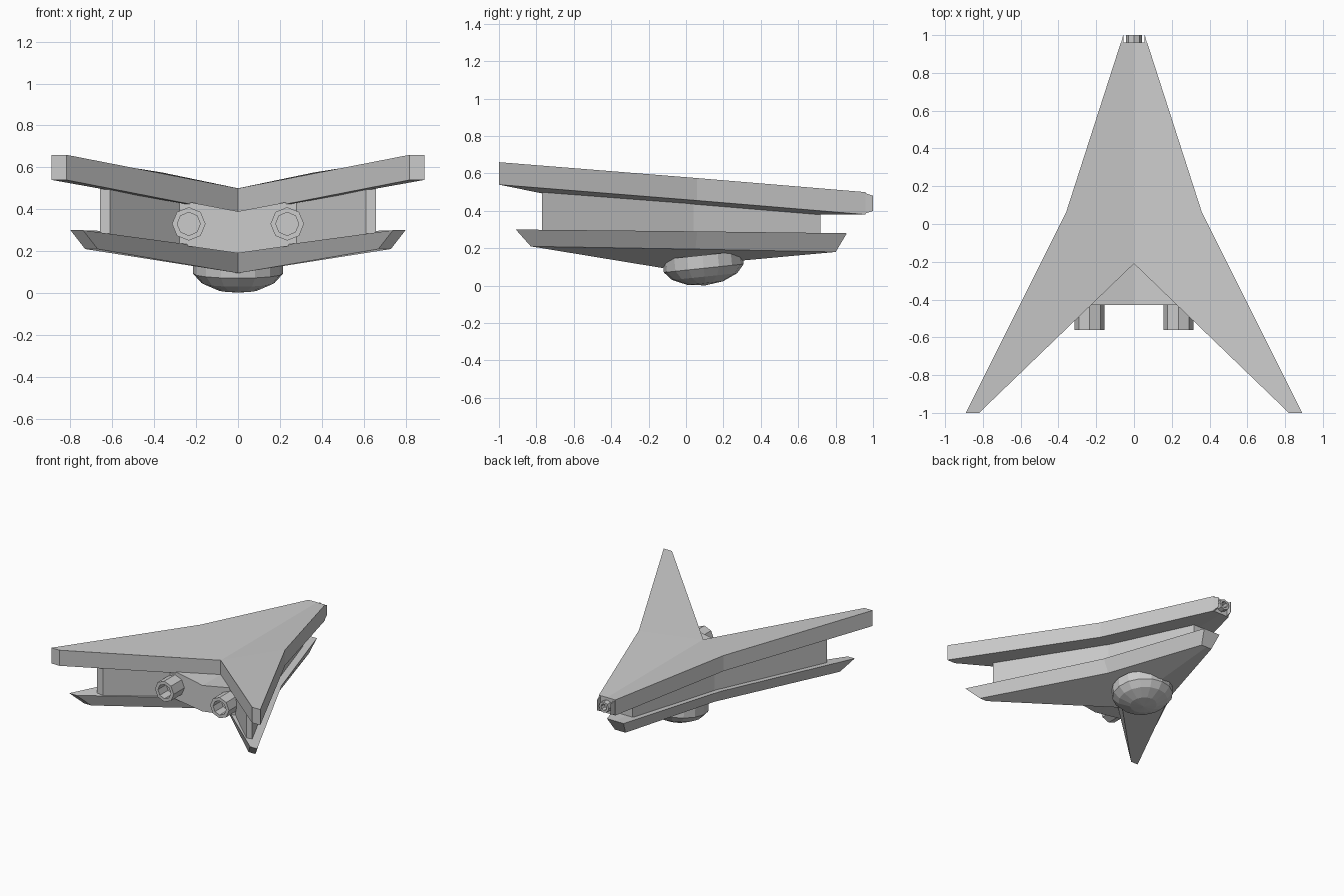
import bpy, bmesh, math
from mathutils import Matrix, Vector

if "Cube" in bpy.data.objects:
    bpy.data.objects.remove(bpy.data.objects["Cube"])


def finish(name, bm):
    bmesh.ops.remove_doubles(bm, verts=bm.verts, dist=1e-5)
    bmesh.ops.recalc_face_normals(bm, faces=bm.faces)
    me = bpy.data.meshes.new(name)
    bm.to_mesh(me)
    bm.free()
    ob = bpy.data.objects.new(name, me)
    bpy.context.collection.objects.link(ob)
    return ob


def wing(name, top, bottom):
    """Half outline: notch centre, [corner], inner tip, outer tip, mid, nose edge, nose centre."""
    bm = bmesh.new()
    t = [bm.verts.new(p) for p in top]
    b = [bm.verts.new(p) for p in bottom]
    n = len(t)
    k = n - 3                                  # outer edge bend
    for ring in (t, b):
        bm.faces.new((ring[0], ring[k], ring[k + 1], ring[k + 2]))
        if n == 7:
            bm.faces.new((ring[0], ring[1], ring[k]))
        bm.faces.new((ring[k - 3], ring[k - 2], ring[k - 1], ring[k]))
    for i in range(n - 1):
        bm.faces.new((t[i], t[i + 1], b[i + 1], b[i]))
    ob = finish(name, bm)
    m = ob.modifiers.new("mirror", 'MIRROR')
    m.use_clip = True
    return ob


def lathe(name, profile, steps, matrix):
    """Revolve (radius, height) points about local z."""
    bm = bmesh.new()
    vs = [bm.verts.new((r, 0, h)) for r, h in profile]
    es = [bm.edges.new(e) for e in zip(vs, vs[1:])]
    bmesh.ops.spin(bm, geom=vs + es, cent=(0, 0, 0), axis=(0, 0, 1),
                   angle=math.tau, steps=steps)
    bmesh.ops.transform(bm, matrix=matrix, verts=bm.verts)
    return finish(name, bm)


# Upper hull: constant-thickness swept plate with dihedral
up = [(0, -.21, .50), (.82, -1, .66), (.89, -1, .66), (.36, .06, .575),
      (.07, .96, .50), (0, .96, .50)]
wing("upper_wing", up, [(x, y, z - .12) for x, y, z in up])

# Lower hull: smaller, with undercut edges and a dropped keel
wing("lower_wing",
     [(0, -.20, .20), (.74, -.91, .30), (.80, -.91, .30), (.33, .06, .29),
      (.07, .86, .28), (0, .86, .28)],
     [(0, -.13, .095), (.67, -.83, .21), (.73, -.83, .21), (.28, .05, .195),
      (.045, .80, .18), (0, .80, .18)])

# Middle core joining the two hulls
plan = [(0, -.43), (.28, -.43), (.61, -.77), (.66, -.77), (.27, .04),
        (.05, .72), (0, .72)]
wing("middle_core",
     [(x, y, .39 + .19 * x) for x, y in plan],
     [(x, y, z) for (x, y), z in zip(plan, (.19, .23, .28, .285, .27, .25, .25))])

# Twin rear engine tubes
back = Matrix.Rotation(math.pi / 2, 4, 'X')
for side, sx in (("left", -1), ("right", 1)):
    lathe("engine_" + side,
          [(0, -.10), (.08, -.10), (.08, .13), (.055, .13), (.055, .03), (0, .03)],
          8, Matrix.Translation((sx * .235, -.43, .33)) @ back)

# Nose gun and the cheeks on either side of it
lathe("nose_gun", [(0, -.02), (.042, -.02), (.042, .05), (.025, .05), (.025, .01), (0, .01)],
      8, Matrix.Translation((0, .95, .44)) @ Matrix.Rotation(-math.pi / 2, 4, 'X'))
for side, sx in (("left", -1), ("right", 1)):
    bm = bmesh.new()
    bmesh.ops.create_cube(bm, size=1)
    for v in bm.verts:
        front = v.co.y > 0
        v.co = Vector((sx * (.056 if v.co.x < 0 else (.058 if front else .07)),
                       1.0 if front else .95,
                       .44 + v.co.z * (.08 if front else .115)))
    finish("nose_cheek_" + side, bm)

# Belly dome, tilted along the keel
lathe("belly_dome",
      [(0, .07), (.215, .07), (.215, 0), (.175, -.045), (.095, -.08), (0, -.092)],
      16, Matrix.Translation((0, .095, .093)) @ Matrix.Rotation(math.radians(6), 4, 'X'))
